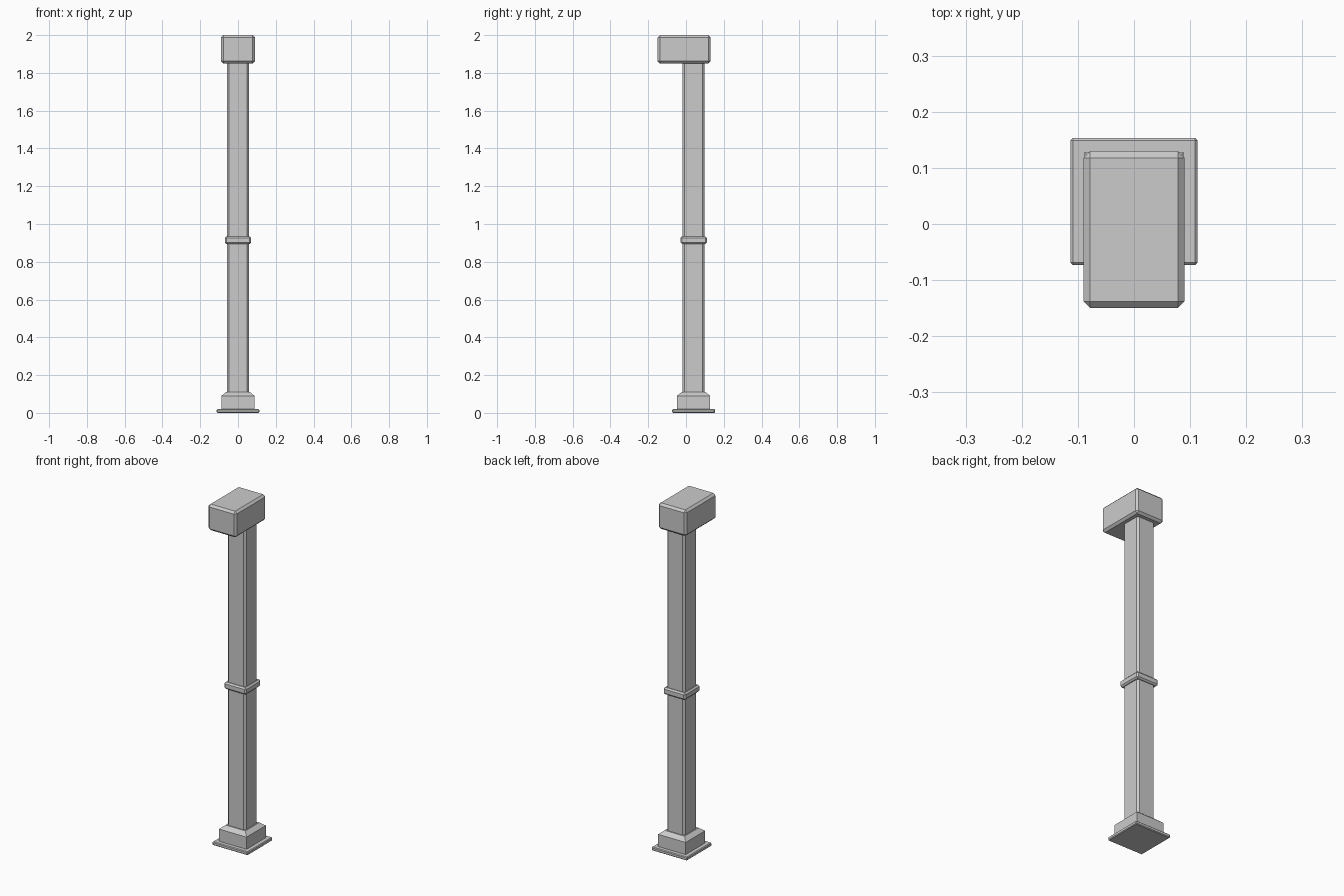
import bpy
import bmesh

if "Cube" in bpy.data.objects:
    bpy.data.objects.remove(bpy.data.objects["Cube"], do_unlink=True)

POST_Y = 0.04

grey = bpy.data.materials.new("plain grey")
grey.use_nodes = True
COLOUR = (0.6, 0.6, 0.6, 1)
grey.diffuse_color = COLOUR
grey.node_tree.nodes["Principled BSDF"].inputs["Base Color"].default_value = COLOUR


def block(name, half_x, half_y, y, bottom, top, chamfer=0, taper=0):
    """Box between two heights; chamfer all edges, or only the corner posts."""
    bm = bmesh.new()
    bmesh.ops.create_cube(bm, size=2)
    for v in bm.verts:
        v.co.x *= half_x
        v.co.y = y + v.co.y * half_y
        v.co.z = top if v.co.z > 0 else bottom
    if taper:
        # Sloped shoulder rising to a smaller top
        lid = [f for f in bm.faces if f.normal.z > 0.9 or
               all(v.co.z == top for v in f.verts)]
        new = bmesh.ops.extrude_face_region(bm, geom=lid)["geom"]
        bmesh.ops.delete(bm, geom=lid, context="FACES_ONLY")
        for v in [g for g in new if isinstance(g, bmesh.types.BMVert)]:
            v.co.x *= 1 - taper
            v.co.y = y + (v.co.y - y) * (1 - taper)
            v.co.z += 0.02
    if chamfer:
        bmesh.ops.bevel(bm, geom=bm.edges[:], offset=chamfer, segments=1,
                        affect="EDGES", profile=0.5)
    bmesh.ops.recalc_face_normals(bm, faces=bm.faces[:])
    mesh = bpy.data.meshes.new(name)
    bm.to_mesh(mesh)
    bm.free()
    mesh.materials.append(grey)
    obj = bpy.data.objects.new(name, mesh)
    bpy.context.collection.objects.link(obj)
    return obj


# Foot
block("base_plate", 0.113, 0.113, POST_Y, 0, 0.02, chamfer=0.004)
block("plinth", 0.088, 0.088, POST_Y, 0.015, 0.09, taper=0.28)

# Post with its middle band
block("shaft", 0.058, 0.058, POST_Y, 0.05, 1.9, chamfer=0.011)
block("collar", 0.07, 0.07, POST_Y, 0.895, 0.935, chamfer=0.008)

# Overhanging head
block("head", 0.09, 0.14, -0.01, 1.85, 2, chamfer=0.012)
